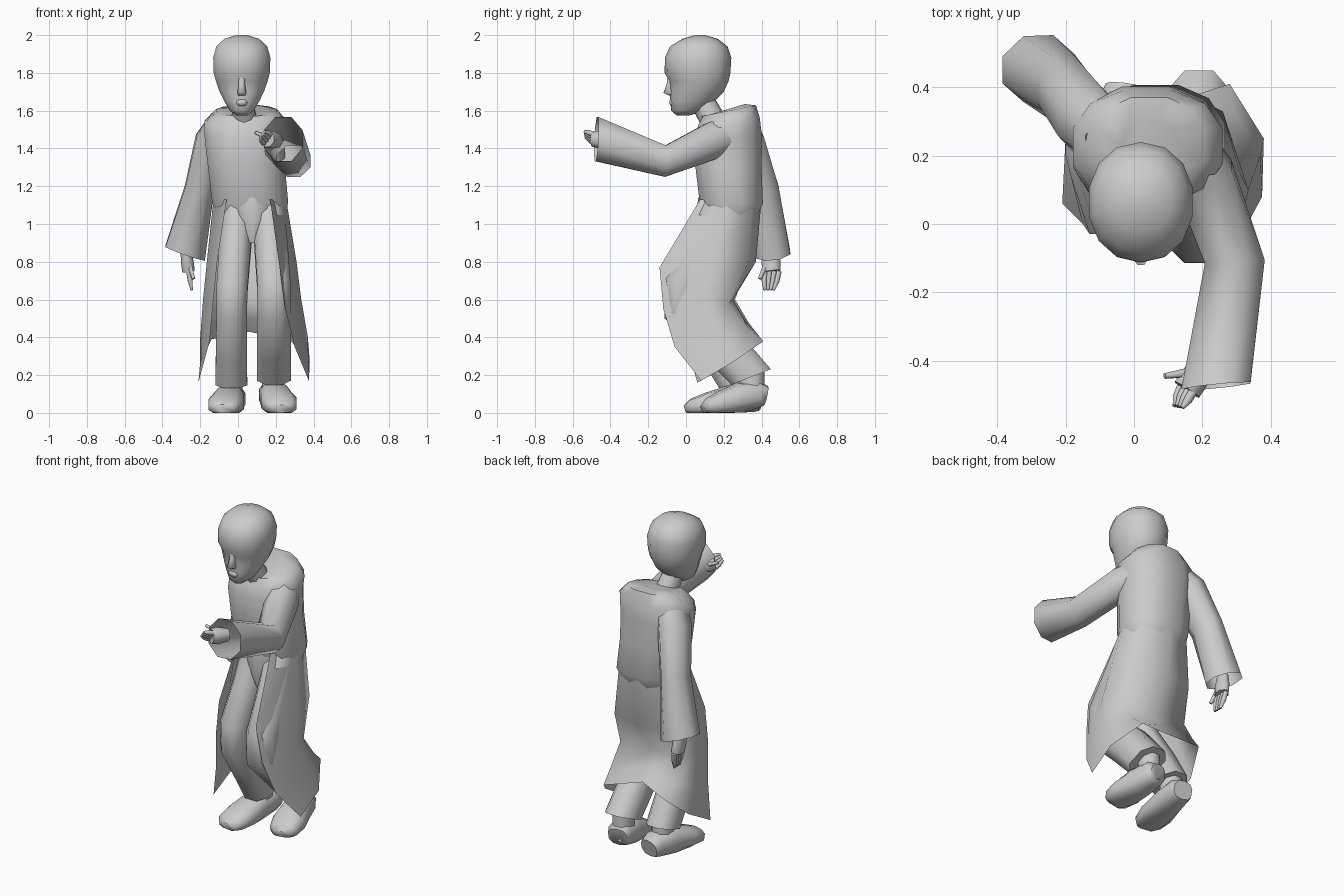
import bpy, bmesh, math
from mathutils import Vector


def finish(name, bm, angle=40):
    bmesh.ops.recalc_face_normals(bm, faces=bm.faces)
    me = bpy.data.meshes.new(name)
    bm.to_mesh(me)
    bm.free()
    ob = bpy.data.objects.new(name, me)
    bpy.context.collection.objects.link(ob)
    bpy.ops.object.select_all(action='DESELECT')
    ob.select_set(True)
    bpy.context.view_layer.objects.active = ob
    bpy.ops.object.shade_smooth_by_angle(angle=math.radians(angle))
    return ob


def loft(name, stations, n=8, level=False, cap_end=True, ends=None, angle=62, power=1.0):
    """Tube through (x, y, z, half_width, half_depth[, tilt]); level keeps rings horizontal."""
    bm = bmesh.new()
    pts = [Vector(s[:3]) for s in stations]
    rings = []
    for i, s in enumerate(stations):
        if level:
            tilt = s[5] if len(s) > 5 else 0
            u, v = Vector((1, 0, 0)), Vector((0, 1, tilt))
        else:
            t = (pts[min(i + 1, len(pts) - 1)] - pts[max(i - 1, 0)]).normalized()
            if ends and i == len(pts) - 1:
                t = Vector(ends).normalized()
            u = Vector((1, 0, 0))
            u = (u - t * u.dot(t)).normalized()
            v = t.cross(u)
        ring = []
        for k in range(n):
            a = 2 * math.pi * (k + 0.5) / n
            c, d = math.cos(a), math.sin(a)
            c = math.copysign(abs(c) ** power, c)
            d = math.copysign(abs(d) ** power, d)
            p = pts[i] + u * s[3] * c + v * s[4] * d
            p.z = max(p.z, 0)
            ring.append(bm.verts.new(p))
        rings.append(ring)
    for a, b in zip(rings, rings[1:]):
        for k in range(n):
            bm.faces.new((a[k], a[(k + 1) % n], b[(k + 1) % n], b[k]))
    bm.faces.new(rings[0])
    if cap_end:
        bm.faces.new(rings[-1])
    return finish(name, bm, angle)


def sheet(name, columns):
    bm = bmesh.new()
    g = [[bm.verts.new(p) for p in col] for col in columns]
    for a, b in zip(g, g[1:]):
        for k in range(len(a) - 1):
            bm.faces.new((a[k], b[k], b[k + 1], a[k + 1]))
    return finish(name, bm, 80)


# Head: (z, front y, back y, half width)
profile = [(1.575, -.05, .02, .03), (1.60, -.078, .10, .065), (1.65, -.083, .15, .095),
           (1.70, -.085, .20, .12), (1.755, -.088, .225, .14), (1.80, -.113, .235, .152),
           (1.88, -.112, .24, .155), (1.94, -.085, .22, .138), (1.98, -.02, .17, .095),
           (2.0, .05, .10, .03)]
loft("head", [(.02, (f + b) / 2, z, w, (b - f) / 2) for z, f, b, w in profile], 14, True, power=.93)
loft("nose", [(.02, -.07, 1.68, .02, .02), (.02, -.088, 1.695, .026, .034),
              (.02, -.082, 1.74, .018, .022), (.02, -.08, 1.79, .02, .018)], 8, True, angle=80)
loft("lips", [(.02, -.07, 1.625, .02, .012), (.02, -.075, 1.643, .034, .016),
              (.02, -.072, 1.66, .02, .012)], 8, True, angle=80)
loft("neck", [(.04, .16, 1.52, .068, .068), (.02, .08, 1.66, .06, .065)], 10)

# Robe body, tucked into the skirt at the waist
loft("robe_body", [(.065, .24, 1.04, .18, .14), (.065, .24, 1.11, .207, .172),
                   (.045, .225, 1.3, .21, .18), (.035, .222, 1.46, .218, .186),
                   (.04, .228, 1.54, .225, .168, .12), (.045, .23, 1.6, .165, .145, .2),
                   (.045, .195, 1.60, .085, .12, .3)], 12, True, angle=55, power=.85)

# Robe skirt, open at the front: columns run from waist to hem
sheet("robe_skirt", [
    [(-.06, .075, 1.13), (-.11, -.03, .8), (-.13, -.03, .6), (-.15, 0, .38), (-.21, .06, .16)],
    [(-.13, .22, 1.13), (-.165, .15, .8), (-.185, .14, .6), (-.20, .2, .4), (-.20, .26, .27)],
    [(-.085, .355, 1.13), (-.125, .33, .8), (-.15, .26, .6), (-.15, .33, .48), (-.14, .4, .39)],
    [(.06, .40, 1.13), (.06, .37, .8), (.05, .25, .6), (.06, .3, .5), (.06, .34, .43)],
    [(.21, .355, 1.13), (.26, .33, .8), (.29, .23, .58), (.29, .33, .45), (.28, .41, .38)],
    [(.255, .22, 1.13), (.31, .15, .8), (.335, .1, .6), (.37, .2, .4), (.38, .25, .27)],
    [(.17, .075, 1.13), (.22, -.14, .77), (.25, -.12, .55), (.30, -.06, .35), (.375, .08, .17)]])

# Sleeves, open at the cuff
loft("hanging_sleeve", [(-.07, .25, 1.53, .09, .10), (-.14, .31, 1.43, .095, .115),
                        (-.205, .395, 1.18, .084, .105), (-.28, .455, .845, .12, .105)],
     8, cap_end=False, ends=(-.35, .1, -1))
loft("raised_sleeve", [(.12, .25, 1.48, .10, .11), (.205, .14, 1.44, .095, .105),
                       (.295, -.11, 1.333, .095, .09), (.24, -.475, 1.45, .11, .127)],
     8, cap_end=False, ends=(.1, -1, .05))


# Hands: palm, four fingers and a thumb
def hand(name, wrist, knuckle, tip, spread, thumb, ra, rb):
    w, k, t, s, th = map(Vector, (wrist, knuckle, tip, spread, thumb))
    loft(name + "_palm", [(*w, ra * .75, rb * .75), (*w.lerp(k, .6), ra, rb), (*k, ra, rb * .9)], 8)
    for i in range(4):
        o = s * (i - 1.5)
        m = k.lerp(t, .5) + o * .9
        loft(f"{name}_finger_{i + 1}", [(*(k + o), .014, .014), (*m, .014, .014),
                                        (*(t + o * .6), .007, .008)], 6)
    loft(name + "_thumb", [(*w.lerp(k, .35), .018, .018), (*th, .009, .009)], 6)


hand("hanging_hand", (-.28, .44, .88), (-.262, .455, .75), (-.245, .44, .65),
     (0, .025, 0), (-.235, .39, .71), .036, .055)
hand("raised_hand", (.21, -.40, 1.44), (.155, -.485, 1.45), (.13, -.535, 1.475),
     (.012, -.003, .016), (.09, -.445, 1.485), .045, .05)

# Trousers
loft("trouser_hips", [(.075, .21, 1.14, .14, .145), (.08, .19, 1.02, .12, .14),
                      (.083, .17, .9, .04, .10)], 10, True)
loft("left_leg", [(0, .21, 1.06, .09, .13), (-.015, .15, .88, .09, .125),
                  (-.032, .03, .65, .088, .11), (-.033, .035, .54, .086, .11),
                  (-.035, .18, .32, .088, .11), (-.035, .275, .16, .09, .11)],
     8, ends=(0, .3, -1), power=.85)
loft("right_leg", [(.16, .21, 1.06, .09, .13), (.175, .12, .88, .093, .13),
                   (.19, -.015, .67, .094, .115), (.19, -.025, .56, .096, .115),
                   (.19, .2, .35, .096, .12), (.19, .345, .19, .096, .12)],
     8, ends=(0, .4, -1), power=.85)


# Shoes: from heel to toe, flattened on the floor
def shoe(name, heel, toe, lift):
    h, t = Vector(heel), Vector(toe)
    rows = [(0, .06, .065, .055), (.1, .075, .075, .07), (.42, .085, .065, .08),
            (.7, .098, .045, .065), (.92, .085, .03, .045), (1, .055, .02, .025)]
    loft(name, [(*(h.lerp(t, f) + Vector((0, 0, z + lift * (1 - f)))), w, d)
                for f, w, z, d in rows], 10, angle=60, power=.8)


shoe("left_shoe", (-.025, .40, 0), (-.08, .0, 0), .0)
shoe("right_shoe", (.175, .42, 0), (.235, .09, 0), .025)
# Ankles
for side, x, y in (("left", -.035, .28), ("right", .185, .35)):
    loft(side + "_ankle", [(x, y, .22, .06, .07), (x, y, .06, .065, .07)], 8)
